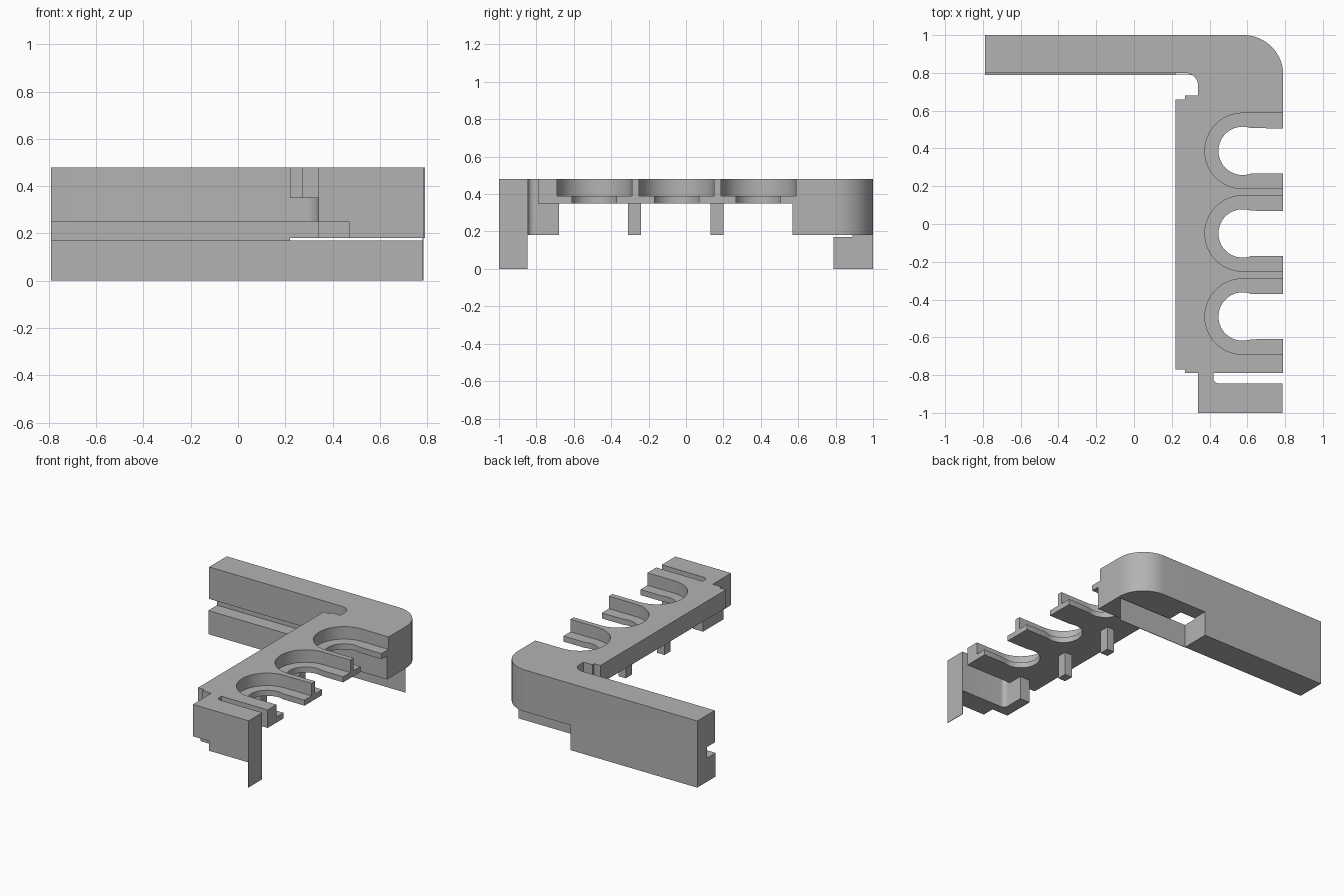
import bpy, bmesh
from math import radians, cos, sin

cube = bpy.data.objects.get("Cube")
if cube:
    bpy.data.objects.remove(cube, do_unlink=True)

grey = bpy.data.materials.new("plain grey")
grey.use_nodes = True
grey.diffuse_color = (0.45, 0.45, 0.45, 1)
grey.node_tree.nodes["Principled BSDF"].inputs["Base Color"].default_value = (0.45, 0.45, 0.45, 1)


def arc(cx, cy, r, start, end, steps=16):
    angles = [radians(start + (end - start) * i / steps) for i in range(steps + 1)]
    return [(cx + r * cos(a), cy + r * sin(a)) for a in angles]


def prism(name, outline, z0, z1):
    bm = bmesh.new()
    face = bm.faces.new([bm.verts.new((x, y, z0)) for x, y in outline])
    top = bmesh.ops.extrude_face_region(bm, geom=[face])["geom"]
    bmesh.ops.translate(bm, vec=(0, 0, z1 - z0),
                        verts=[v for v in top if isinstance(v, bmesh.types.BMVert)])
    bmesh.ops.recalc_face_normals(bm, faces=bm.faces)
    mesh = bpy.data.meshes.new(name)
    bm.to_mesh(mesh)
    bm.free()
    mesh.materials.append(grey)
    ob = bpy.data.objects.new(name, mesh)
    bpy.context.collection.objects.link(ob)
    return ob


def box(name, x0, x1, y0, y1, z0, z1):
    return prism(name, [(x0, y0), (x1, y0), (x1, y1), (x0, y1)], z0, z1)


def combine(target, other, operation):
    mod = target.modifiers.new(operation, "BOOLEAN")
    mod.operation, mod.solver, mod.object = operation, "EXACT", other
    bpy.context.view_layer.objects.active = target
    bpy.ops.object.modifier_apply(modifier=mod.name)
    bpy.data.objects.remove(other, do_unlink=True)


# Back bar with rounded outer corner and filleted inner corner
frame = prism("slotted_frame",
              [(-.79, .8)] + arc(.27, .73, .07, 90, 0, 8)
              + [(.34, .57), (.79, .57)] + arc(.58, .79, .21, 0, 90)
              + [(-.79, 1)], .18, .48)

# Lower half of the back bar, then the long groove along its inner side
combine(frame, box("bar_base", -.79, .22, .79, 1, 0, .2), "UNION")
combine(frame, box("bar_groove", -.9, .34, .7, .89, .17, .25), "DIFFERENCE")

# Side rail
rail = prism("side_rail", [(.22, -.77), (.27, -.77), (.27, -.79), (.79, -.79),
                           (.79, .62), (.5, .62), (.5, .68), (.27, .68),
                           (.27, .66), (.22, .66)], .35, .48)
combine(frame, rail, "UNION")

# Front arm with its filleted link to the rail, and the notch below it
arm = prism("front_arm", [(.34, -1), (.785, -1), (.785, -.845)]
            + arc(.45, -.815, .03, 270, 180, 6)
            + [(.42, -.68), (.34, -.68)], .18, .48)
combine(arm, box("arm_notch", .3, .47, -1.1, -.91, .1, .25), "DIFFERENCE")
combine(frame, arm, "UNION")

# Two short legs under the rail
for y in (-.31, .13):
    combine(frame, box("leg", .34, .4, y, y + .07, .18, .4), "UNION")

# Three stepped U-shaped slots
for y in (.387, -.05, -.49):
    recess = arc(.575, y, .2, 90, 270, 32) + [(.9, y - .2), (.9, y + .2)]
    opening = arc(.575, y, .128, 70, 290, 32) + [(.9, y - .119), (.9, y + .119)]
    combine(frame, prism("slot_recess", recess, .39, .6), "DIFFERENCE")
    combine(frame, prism("slot_opening", opening, .3, .45), "DIFFERENCE")

# Thin skirts hanging below the corner and the front arm
skirts = [box("corner_skirt", .22, .782, .788, .792, 0, .17),
          box("front_skirt", .781, .785, -1, -.847, 0, .18)]

for ob in [frame] + skirts:
    bpy.ops.object.select_all(action="DESELECT")
    ob.select_set(True)
    bpy.context.view_layer.objects.active = ob
    bpy.ops.object.shade_smooth_by_angle(angle=radians(30))
